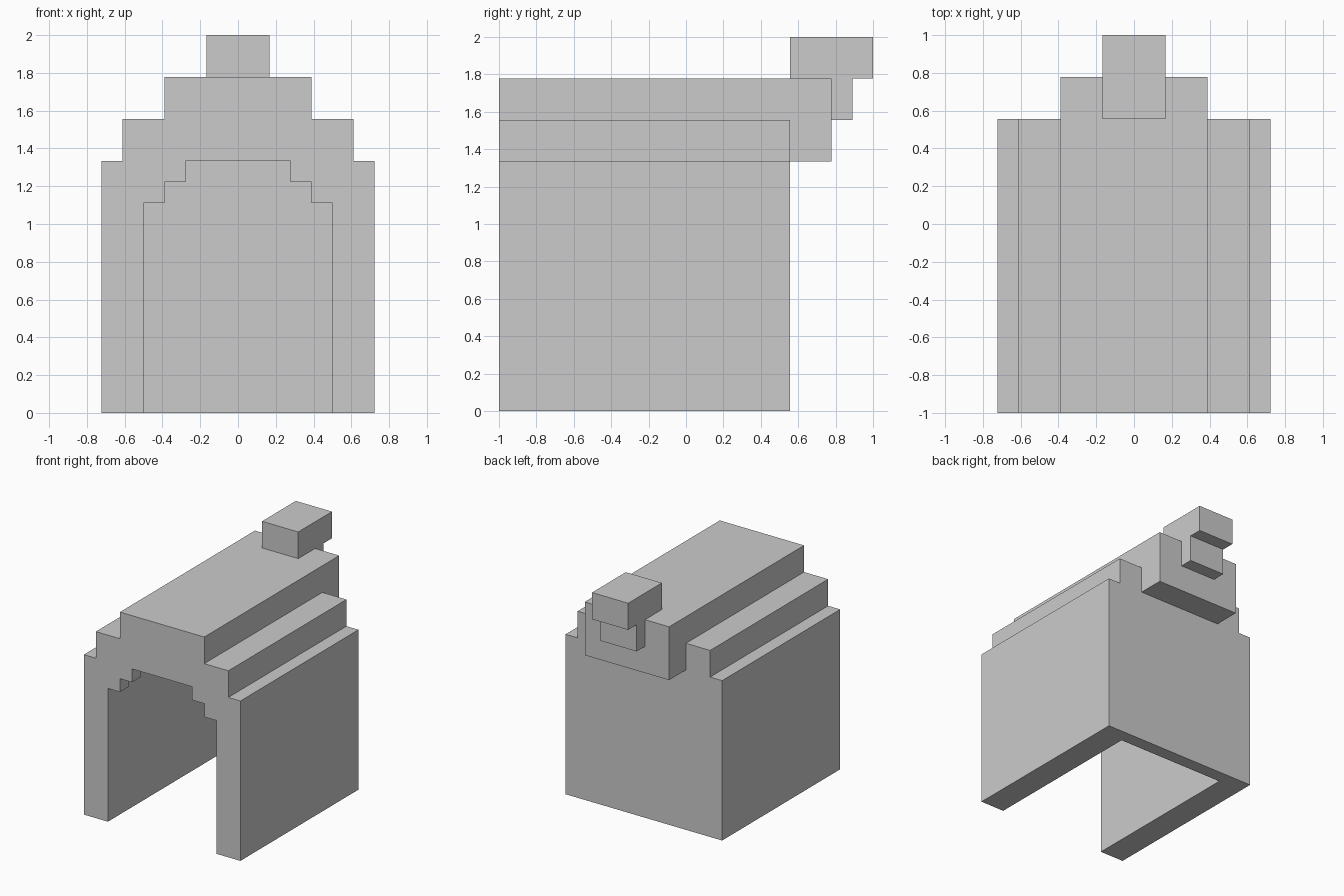
import bpy, bmesh
from mathutils import Vector

if "Cube" in bpy.data.objects:
    bpy.data.objects.remove(bpy.data.objects["Cube"])

U = 1 / 9  # block size of the model


def extrude(name, pts, to3d, depth):
    """Flat profile turned into a solid along the vector depth (block units)."""
    bm = bmesh.new()
    face = bm.faces.new([bm.verts.new(Vector(to3d(*p)) * U) for p in pts])
    res = bmesh.ops.extrude_face_region(bm, geom=[face])
    verts = [g for g in res["geom"] if isinstance(g, bmesh.types.BMVert)]
    bmesh.ops.translate(bm, verts=verts, vec=Vector(depth) * U)
    bmesh.ops.recalc_face_normals(bm, faces=bm.faces)
    mesh = bpy.data.meshes.new(name)
    bm.to_mesh(mesh)
    bm.free()
    obj = bpy.data.objects.new(name, mesh)
    bpy.context.collection.objects.link(obj)
    return obj


def along_y(name, half, y0, y1):
    """Mirror a right-hand (x, z) outline and extrude it from y0 to y1."""
    pts = half + [(-x, z) for x, z in reversed(half)]
    return extrude(name, pts, lambda x, z: (x, y0, z), (0, y1 - y0, 0))


def cut(obj, cutter):
    cutter.hide_render = True
    mod = obj.modifiers.new("cut", "BOOLEAN")
    mod.operation = "DIFFERENCE"
    mod.solver = "EXACT"
    mod.object = cutter
    bpy.context.view_layer.objects.active = obj
    bpy.ops.object.modifier_apply(modifier=mod.name)
    bpy.data.objects.remove(cutter)


# House body with stepped roof
house = along_y("house_body", [(6.5, 0), (6.5, 12), (5.5, 12), (5.5, 14),
                               (3.5, 14), (3.5, 16)], -9, 5)

# Hollow room, leaving a back wall and a thin front frame
cut(house, along_y("room_cutter", [(4.5, -1), (4.5, 12)], -8, 4))

# Stepped arch doorway through the front frame
cut(house, along_y("doorway_cutter", [(4.5, -1), (4.5, 10), (3.5, 10), (3.5, 11),
                                      (2.5, 11), (2.5, 12)], -10, -7.5))

# Ridge overhang at the back
along_y("ridge_overhang", [(3.5, 12), (3.5, 16)], 5, 7)

# Hooked finial: block on the ridge with a stub hanging behind it
finial = [(5, 16), (7, 16), (7, 14), (8, 14), (8, 16), (9, 16), (9, 18), (5, 18)]
extrude("finial", finial, lambda y, z: (-1.5, y, z), (3, 0, 0))
